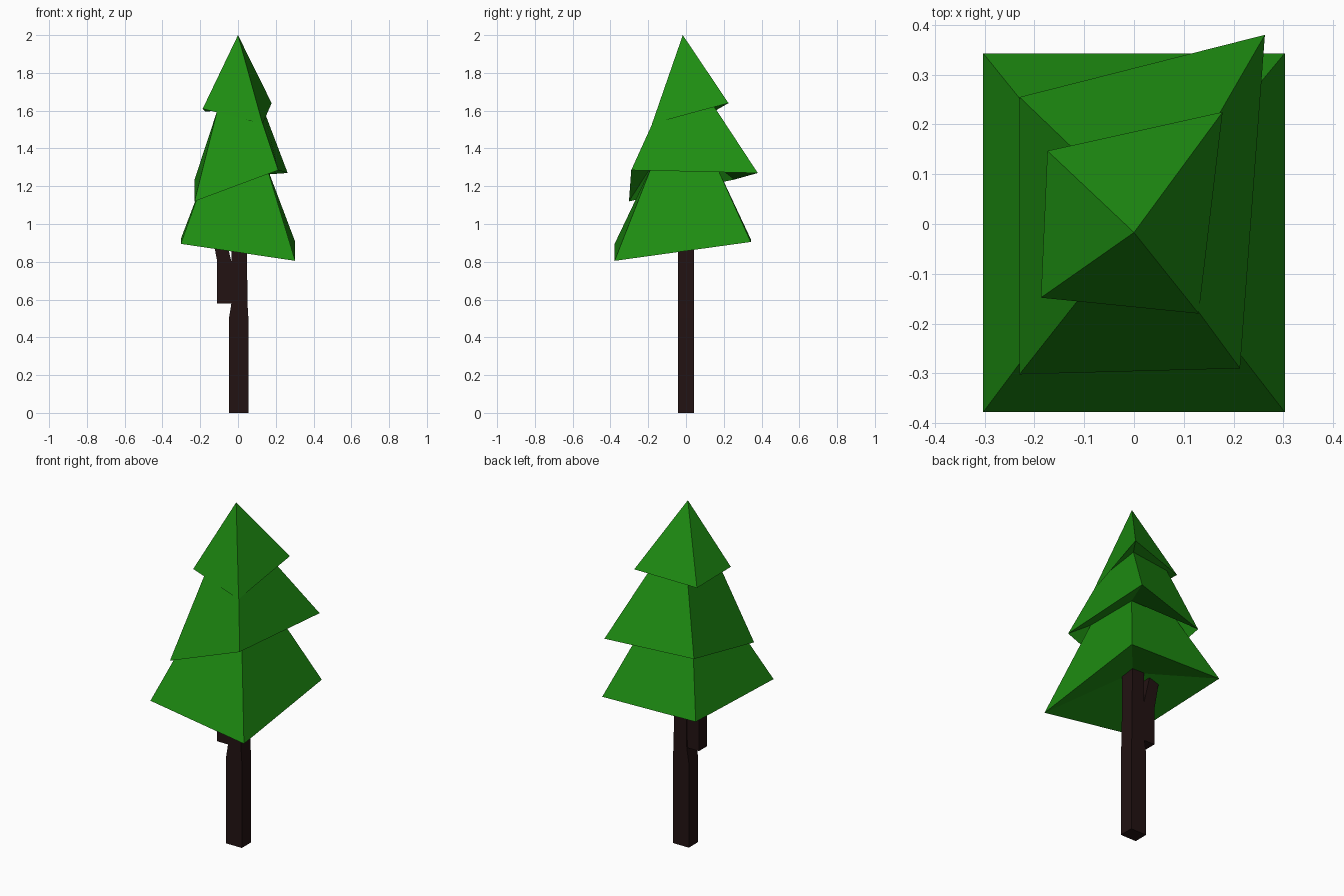
import bpy, bmesh

if "Cube" in bpy.data.objects:
    bpy.data.objects.remove(bpy.data.objects["Cube"])


def material(name, color):
    m = bpy.data.materials.new(name)
    m.diffuse_color = (*color, 1)
    m.use_nodes = True
    m.node_tree.nodes["Principled BSDF"].inputs["Base Color"].default_value = m.diffuse_color
    return m


def loft(name, rings, mat, top=None, bottom=None):
    """Skin four-sided rings; optional points close the ends."""
    bm = bmesh.new()
    loops = [[bm.verts.new(p) for p in r] for r in rings]
    for a, b in zip(loops, loops[1:]):
        for i in range(4):
            j = (i + 1) % 4
            bm.faces.new((a[i], a[j], b[j], b[i]))
    for loop, tip in ((loops[0], bottom), (loops[-1], top)):
        if tip is None:
            bm.faces.new(loop)
        else:
            v = bm.verts.new(tip)
            for i in range(4):
                bm.faces.new((loop[i], loop[(i + 1) % 4], v))
    bmesh.ops.recalc_face_normals(bm, faces=bm.faces)
    me = bpy.data.meshes.new(name)
    bm.to_mesh(me)
    bm.free()
    ob = bpy.data.objects.new(name, me)
    bpy.context.collection.objects.link(ob)
    me.materials.append(mat)
    return ob


def rect(x0, x1, y0, y1, z):
    return [(x0, y0, z), (x1, y0, z), (x1, y1, z), (x0, y1, z)]


green = material("needles", (0.013, 0.27, 0.006))
brown = material("bark", (0.016, 0.006, 0.006))

# Foliage: three crooked tiers, each tucked under the next
loft("foliage", [
    [(-.303, -.378, .895), (.303, -.378, .805), (.303, .343, .905), (-.303, .343, .92)],
    rect(-.155, .15, -.18, .16, 1.31),
    [(-.23, -.302, 1.12), (.213, -.29, 1.285), (.263, .38, 1.27), (-.23, .255, 1.235)],
    [(-.11, -.15, 1.6), (.108, -.147, 1.6), (.13, .15, 1.62), (-.11, .14, 1.6)],
    [(-.187, -.148, 1.61), (.13, -.18, 1.53), (.178, .225, 1.64), (-.174, .147, 1.595)],
], green, top=(0, -.017, 2), bottom=(0, -.01, 1.0))

# Trunk, narrowing slightly above the branch
loft("trunk", [
    rect(-.048, .055, -.043, .043, 0),
    rect(-.048, .055, -.043, .043, .5),
    rect(-.035, .05, -.043, .043, .58),
    rect(-.032, .046, -.042, .042, 1.06),
], brown)

# Stub branch beside the trunk, bending outward at the top
loft("branch", [
    rect(-.11, -.02, -.038, .038, .58),
    rect(-.11, -.035, -.038, .038, .8),
    rect(-.145, -.08, -.036, .036, .99),
], brown)
